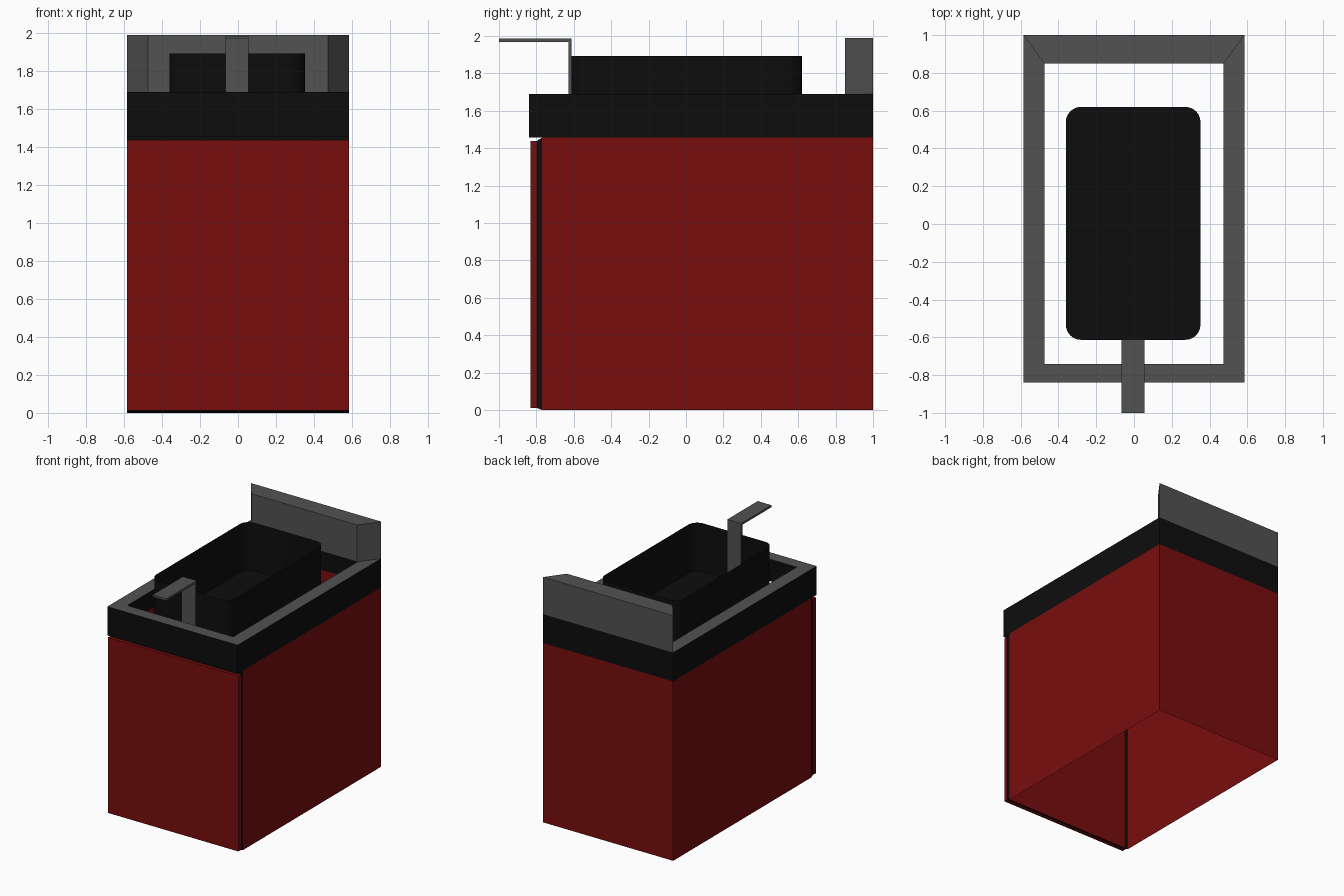
import bpy, bmesh, math
from mathutils import Vector

if "Cube" in bpy.data.objects:
    bpy.data.objects.remove(bpy.data.objects["Cube"], do_unlink=True)


def material(name, color):
    m = bpy.data.materials.new(name)
    m.use_nodes = True
    m.diffuse_color = color
    m.node_tree.nodes["Principled BSDF"].inputs["Base Color"].default_value = color
    return m


RED = material("deep_red", (0.19, 0.004, 0.004, 1))
BLACK = material("black", (0.004, 0.004, 0.004, 1))
GREY = material("dark_grey", (0.085, 0.085, 0.085, 1))


def finish(bm, name, mat):
    bmesh.ops.recalc_face_normals(bm, faces=bm.faces)
    mesh = bpy.data.meshes.new(name)
    bm.to_mesh(mesh)
    bm.free()
    mesh.materials.append(mat)
    ob = bpy.data.objects.new(name, mesh)
    bpy.context.collection.objects.link(ob)
    return ob


def box_bm(lo, hi, open_dirs=()):
    """Box between two corners; faces looking along open_dirs are left out."""
    bm = bmesh.new()
    bmesh.ops.create_cube(bm, size=1)
    for v in bm.verts:
        v.co = Vector([lo[i] + (v.co[i] + 0.5) * (hi[i] - lo[i]) for i in range(3)])
    bm.normal_update()
    gone = [f for f in bm.faces if any(f.normal.dot(Vector(d)) > 0.9 for d in open_dirs)]
    bmesh.ops.delete(bm, geom=gone, context='FACES')
    return bm


def rect(x, a, b):
    return [(-x, a), (x, a), (x, b), (-x, b)]


def loft(bm, outer, inner):
    """Join two four-point loops with quads, mitred at the corners."""
    o = [bm.verts.new(p) for p in outer]
    n = [bm.verts.new(p) for p in inner]
    return [bm.faces.new((o[i], o[(i + 1) % 4], n[(i + 1) % 4], n[i])) for i in range(4)]


UP, DOWN, FRONT = (0, 0, 1), (0, 0, -1), (0, -1, 0)
W, BACK = 0.585, 1.0          # half width, rear plane
BODY_F, APRON_F = -0.77, -0.84
BODY_T, TOP = 1.456, 1.69

# Cabinet walls: open at the front, top and bottom
finish(box_bm((-W, BODY_F, 0), (W, BACK, BODY_T), (UP, DOWN, FRONT)), "cabinet_walls", RED)

# Sloped black frame between the walls and the door
bm = bmesh.new()
loft(bm, [(x, BODY_F, z) for x, z in rect(W, 0, BODY_T)],
     [(x, -0.80, z) for x, z in rect(W - 0.003, 0.012, 1.437)])
finish(bm, "door_frame", BLACK)

# Door panel
finish(box_bm((-W, -0.832, 0.012), (W, -0.80, 1.437)), "door", RED)

# Countertop band
finish(box_bm((-W, APRON_F, BODY_T), (W, BACK, TOP), (UP, DOWN)), "counter_band", BLACK)

# Mitred counter rim, its rear strip raised into a backsplash
bm = bmesh.new()
faces = loft(bm, [(x, y, TOP) for x, y in rect(W, APRON_F, BACK)],
             [(x, y, TOP) for x, y in rect(0.475, -0.74, 0.85)])
raised = bmesh.ops.extrude_face_region(bm, geom=[faces[2]], use_keep_orig=True)["geom"]
bmesh.ops.translate(bm, vec=(0, 0, 0.3),
                    verts=[g for g in raised if isinstance(g, bmesh.types.BMVert)])
bmesh.ops.delete(bm, geom=[faces[2]], context='FACES_ONLY')
finish(bm, "counter_rim_and_backsplash", GREY)

# Open basin with rounded upright corners
bm = box_bm((-0.361, -0.613, 1.5), (0.352, 0.62, 1.893), (UP,))
upright = [e for e in bm.edges if abs(e.verts[0].co.z - e.verts[1].co.z) > 0.1]
bmesh.ops.bevel(bm, geom=upright, offset=0.08, segments=6, profile=0.5, affect='EDGES')
basin = finish(bm, "basin", BLACK)
bpy.ops.object.select_all(action='DESELECT')
basin.select_set(True)
bpy.context.view_layer.objects.active = basin
bpy.ops.object.shade_smooth_by_angle(angle=math.radians(35))

# Tap: upright strip and a flat spout reaching forward
L, R = -0.067, 0.056
finish(box_bm((L, -0.628, 1.5), (R, -0.611, 1.968)), "tap_stem", GREY)
finish(box_bm((L, -1.0, 1.968), (R, -0.611, 1.985)), "tap_spout", GREY)
